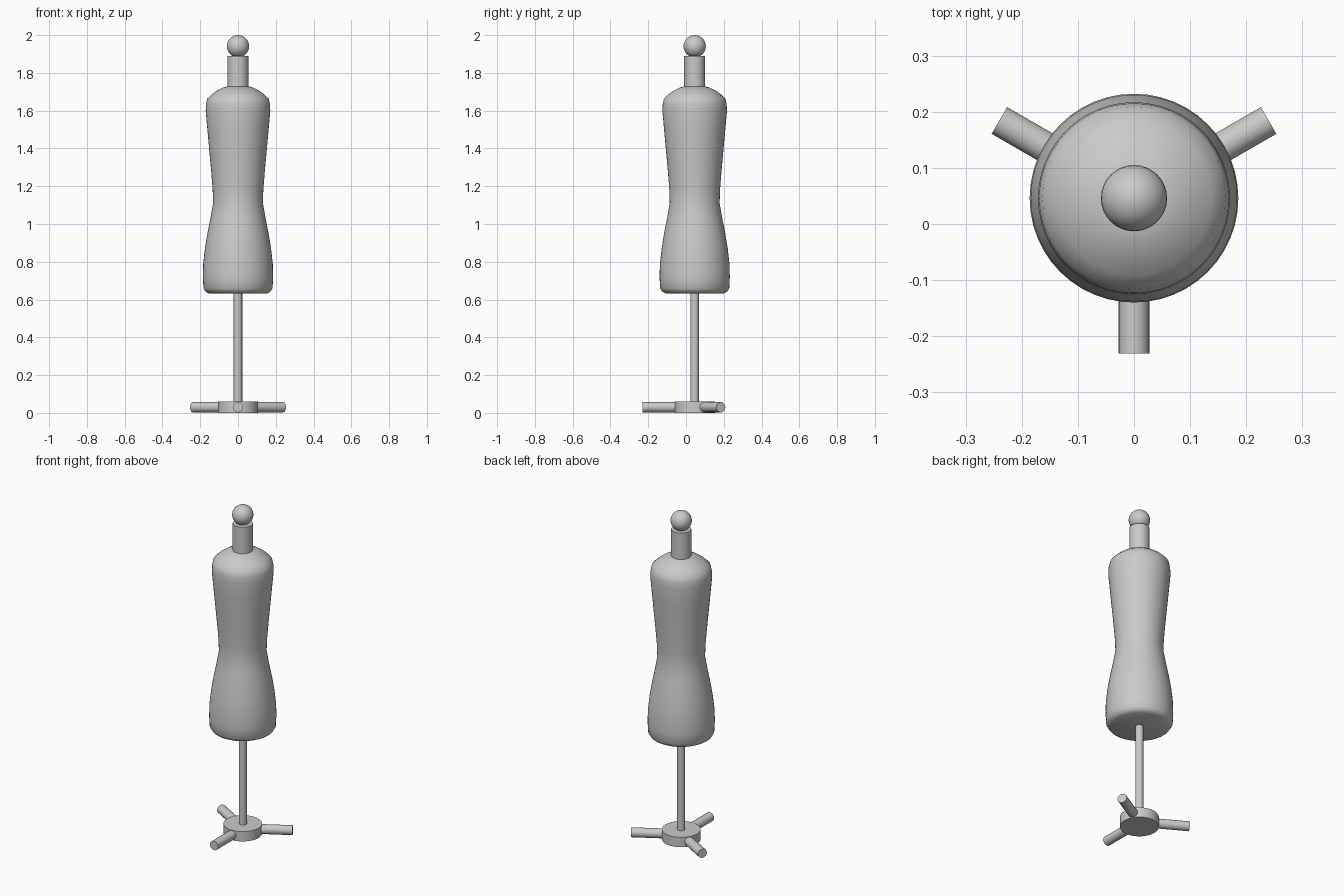
import bpy, bmesh, math
from mathutils import Matrix, Vector

if "Cube" in bpy.data.objects:
    bpy.data.objects.remove(bpy.data.objects["Cube"])

AXIS_Y = 0.046  # the stand axis sits slightly behind the origin

grey = bpy.data.materials.new("warm grey")
grey.diffuse_color = (0.60, 0.59, 0.58, 1)
grey.use_nodes = True
grey.node_tree.nodes["Principled BSDF"].inputs["Base Color"].default_value = grey.diffuse_color


def finish(name, bm, angle=35):
    bmesh.ops.recalc_face_normals(bm, faces=bm.faces)
    mesh = bpy.data.meshes.new(name)
    bm.to_mesh(mesh)
    bm.free()
    mesh.materials.append(grey)
    obj = bpy.data.objects.new(name, mesh)
    bpy.context.collection.objects.link(obj)
    bpy.ops.object.select_all(action='DESELECT')
    obj.select_set(True)
    bpy.context.view_layer.objects.active = obj
    bpy.ops.object.shade_smooth_by_angle(angle=math.radians(angle))
    return obj


def cylinder(name, start, end, radius, sides):
    a, b = Vector(start), Vector(end)
    turn = (b - a).to_track_quat('Z', 'Y').to_matrix().to_4x4()
    bm = bmesh.new()
    bmesh.ops.create_cone(bm, cap_ends=True, segments=sides, radius1=radius,
                          radius2=radius, depth=(b - a).length,
                          matrix=Matrix.Translation((a + b) / 2) @ turn)
    return finish(name, bm)


def lathe(name, profile, sides):
    bm = bmesh.new()
    rings = [[bm.verts.new((r * math.cos(t), AXIS_Y + r * math.sin(t), z))
              for t in (2 * math.pi * i / sides for i in range(sides))]
             for r, z in profile]
    for low, high in zip(rings, rings[1:]):
        for i in range(sides):
            j = (i + 1) % sides
            bm.faces.new((low[i], low[j], high[j], high[i]))
    bm.faces.new(rings[0])
    bm.faces.new(rings[-1])
    return finish(name, bm)


# Base disc and three radial feet
cylinder("base_disc", (0, AXIS_Y, 0), (0, AXIS_Y, 0.06), 0.107, 32)
for i in range(3):
    t = math.radians(-90 + 120 * i)
    tip = (0.277 * math.cos(t), AXIS_Y + 0.277 * math.sin(t), 0.03)
    cylinder(f"foot_{i + 1}", (0, AXIS_Y, 0.03), tip, 0.0275, 16)

# Support pole
cylinder("pole", (0, AXIS_Y, 0.05), (0, AXIS_Y, 0.66), 0.0225, 16)

# Torso: hips, waist, chest and sloping shoulders
torso = [(0.155, 0.633), (0.172, 0.642), (0.183, 0.66), (0.186, 0.72),
         (0.184, 0.79), (0.175, 0.87), (0.162, 0.95), (0.146, 1.03),
         (0.132, 1.11), (0.134, 1.18), (0.142, 1.28), (0.152, 1.39),
         (0.162, 1.50), (0.171, 1.60), (0.169, 1.635), (0.163, 1.663),
         (0.138, 1.687), (0.11, 1.707), (0.08, 1.722), (0.05, 1.73)]
lathe("torso", torso, 48)

# Neck and round finial
cylinder("neck", (0, AXIS_Y, 1.70), (0, AXIS_Y, 1.89), 0.0555, 32)
bm = bmesh.new()
bmesh.ops.create_uvsphere(bm, u_segments=32, v_segments=16, radius=0.059,
                          matrix=Matrix.Translation((0, AXIS_Y, 1.941)))
finish("head_ball", bm)
